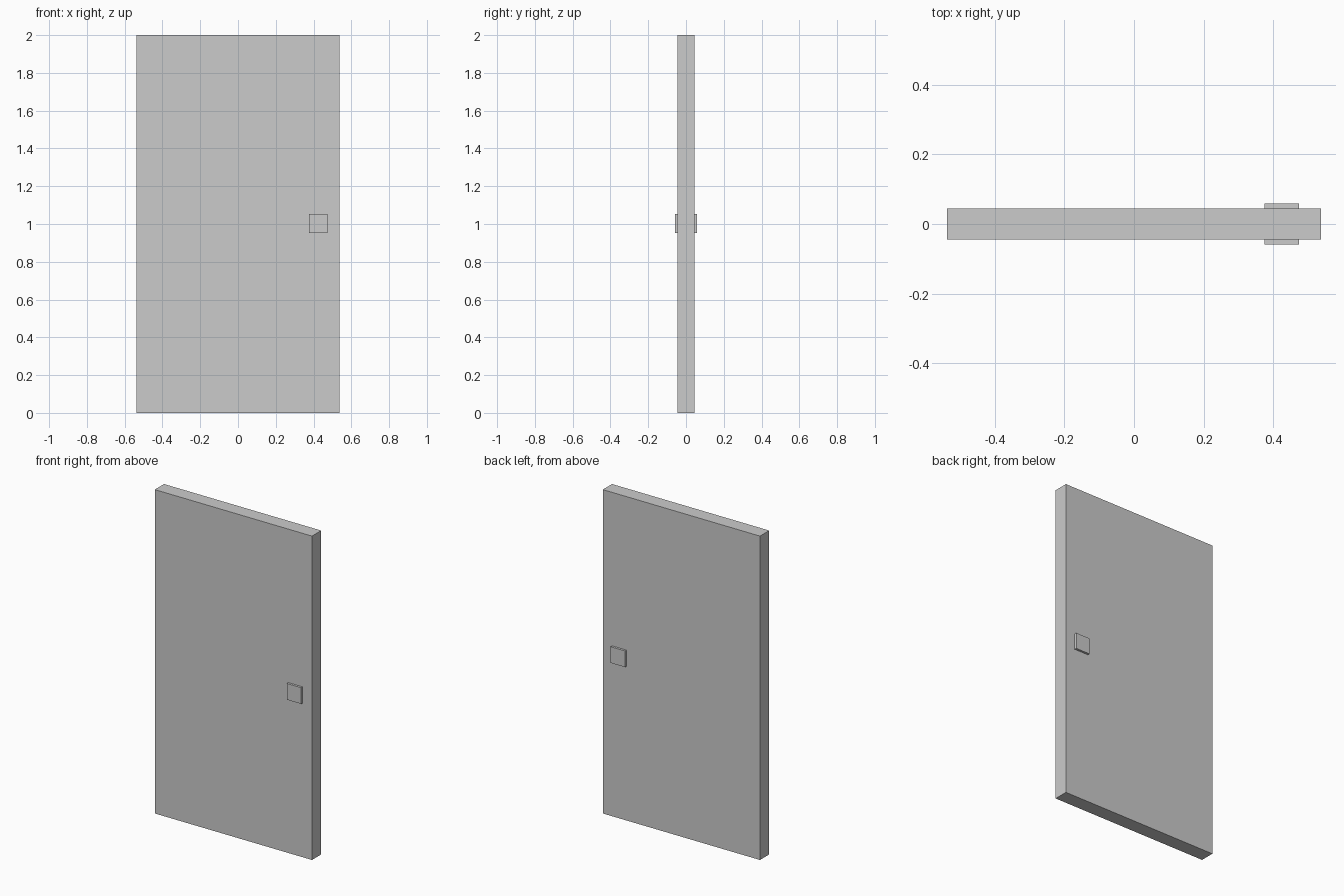
import bpy
import bmesh
from mathutils import Vector

if "Cube" in bpy.data.objects:
    bpy.data.objects.remove(bpy.data.objects["Cube"])


def box(name, low, high):
    """Add a flat-shaded box spanning two opposite corners."""
    low, high = Vector(low), Vector(high)
    bm = bmesh.new()
    bmesh.ops.create_cube(bm, size=1)
    bmesh.ops.scale(bm, vec=high - low, verts=bm.verts)
    mesh = bpy.data.meshes.new(name)
    bm.to_mesh(mesh)
    bm.free()
    obj = bpy.data.objects.new(name, mesh)
    obj.location = (low + high) / 2
    bpy.context.collection.objects.link(obj)
    return obj


HALF_WIDTH = 0.537
HALF_DEPTH = 0.045
PLATE_DEPTH = 0.059

# Door slab
box("door_panel", (-HALF_WIDTH, -HALF_DEPTH, 0), (HALF_WIDTH, HALF_DEPTH, 2))

# Square handle plates, one on each face
for name, y0, y1 in (("front_handle", -PLATE_DEPTH, -HALF_DEPTH),
                     ("back_handle", HALF_DEPTH, PLATE_DEPTH)):
    box(name, (0.375, y0, 0.952), (0.473, y1, 1.052))
